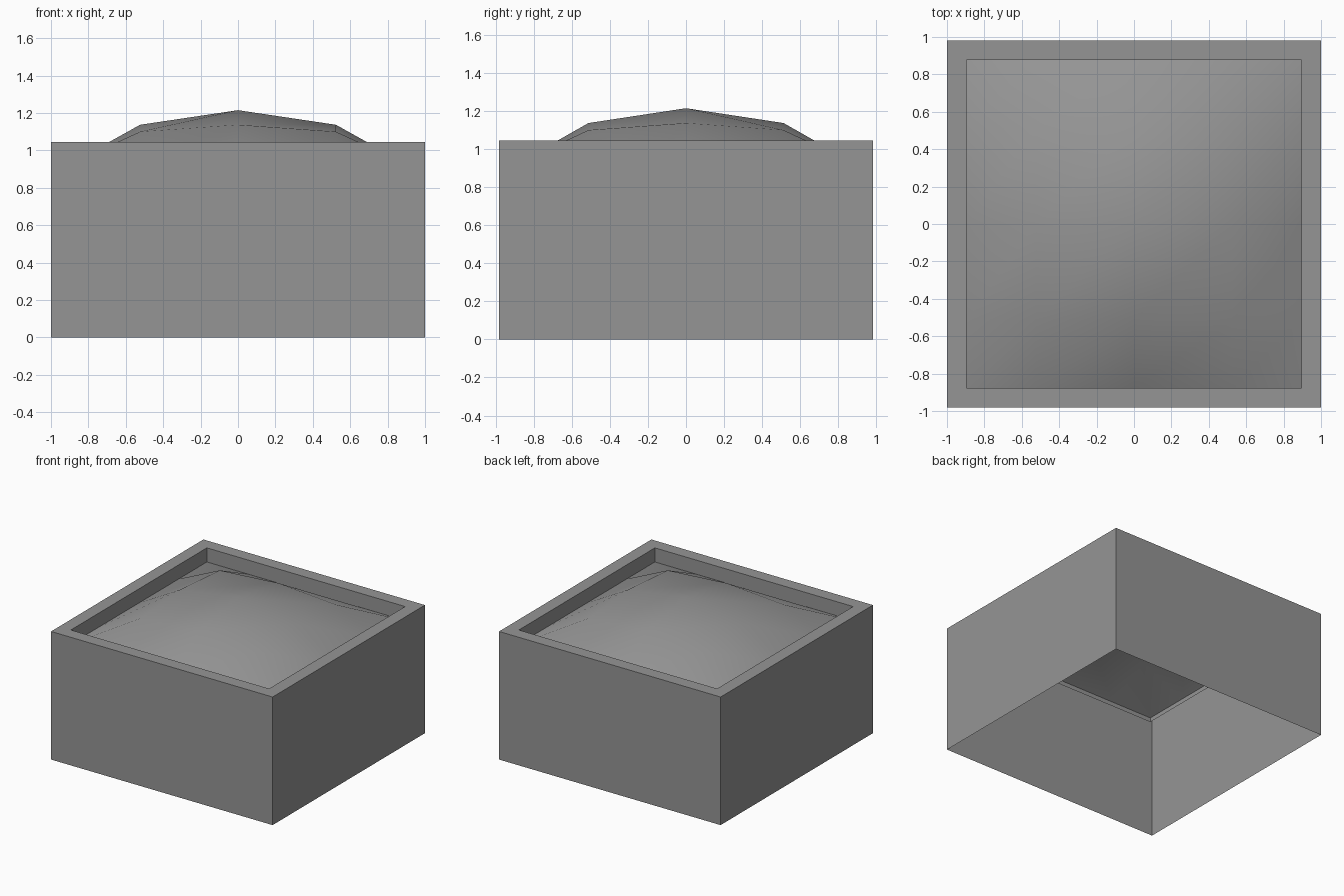
import bpy
import bmesh

# Remove the default object
cube = bpy.data.objects.get("Cube")
if cube:
    bpy.data.objects.remove(cube, do_unlink=True)

HALF_X, HALF_Y, TOP = 1.0, 0.982, 1.045
IN_X, IN_Y = 0.895, 0.877
LIP_BOTTOM, DOME_EDGE = 0.895, 0.93

grey = bpy.data.materials.new("mid_grey")
grey.use_nodes = True
colour = (0.3, 0.3, 0.3, 1.0)
grey.diffuse_color = colour
grey.node_tree.nodes["Principled BSDF"].inputs["Base Color"].default_value = colour


def finish(bm, name, smooth=False):
    """Turn a bmesh into a named grey object."""
    mesh = bpy.data.meshes.new(name)
    for face in bm.faces:
        face.smooth = smooth
    bm.to_mesh(mesh)
    bm.free()
    mesh.materials.append(grey)
    obj = bpy.data.objects.new(name, mesh)
    bpy.context.collection.objects.link(obj)
    return obj


def ring(bm, hx, hy, z):
    """Rectangular loop of four vertices."""
    return [bm.verts.new((sx * hx, sy * hy, z))
            for sx, sy in ((-1, -1), (1, -1), (1, 1), (-1, 1))]


# Open-bottomed box: outer walls, flat rim and inner lip as one thin shell
bm = bmesh.new()
loops = [ring(bm, HALF_X, HALF_Y, 0), ring(bm, HALF_X, HALF_Y, TOP),
         ring(bm, IN_X, IN_Y, TOP), ring(bm, IN_X, IN_Y, LIP_BOTTOM)]
for low, high in zip(loops, loops[1:]):
    for i in range(4):
        j = (i + 1) % 4
        bm.faces.new((low[i], low[j], high[j], high[i]))
finish(bm, "box_shell")

# Shallow domed top surface inside the rim, on a five by five grid
steps = (-1, -0.585, 0, 0.585, 1)
heights = {0: 1.215, 1: 1.137, 2: 1.10}  # by number of off-centre axes
bm = bmesh.new()
grid = []
for v in steps:
    row = []
    for u in steps:
        on_edge = max(abs(u), abs(v)) == 1
        z = DOME_EDGE if on_edge else heights[(u != 0) + (v != 0)]
        row.append(bm.verts.new((u * IN_X, v * IN_Y, z)))
    grid.append(row)
for a, b in zip(grid, grid[1:]):
    for i in range(4):
        bm.faces.new((a[i], a[i + 1], b[i + 1], b[i]))
finish(bm, "domed_surface", smooth=True)
